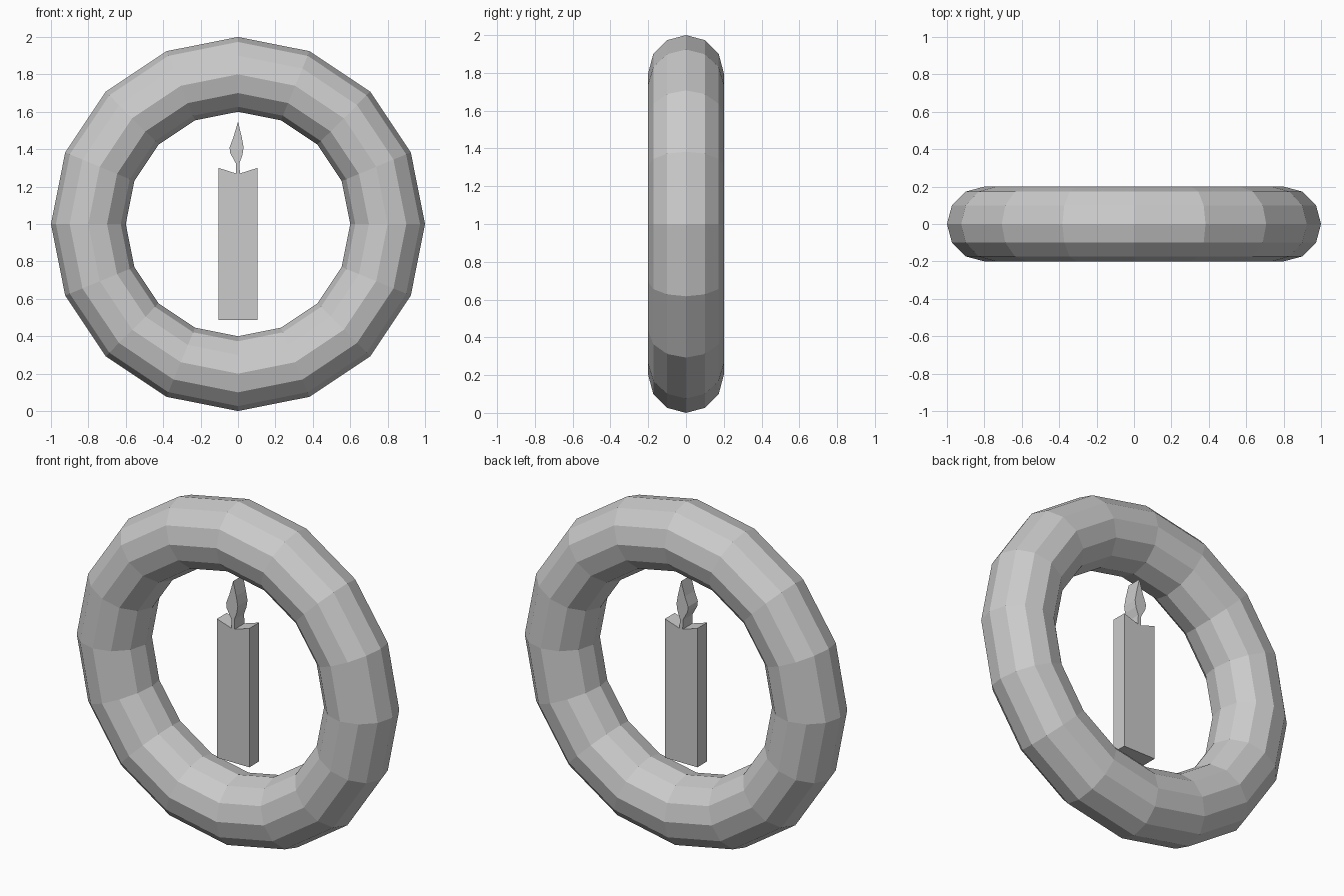
import bpy, bmesh, math

if "Cube" in bpy.data.objects:
    bpy.data.objects.remove(bpy.data.objects["Cube"])

# Ring: low-poly torus standing upright
bm = bmesh.new()
MAJ, MIN = 16, 12
rings = []
for i in range(MAJ):
    a = 2 * math.pi * i / MAJ
    ring = []
    for j in range(MIN):
        b = 2 * math.pi * j / MIN
        r = 0.8 + 0.2 * math.cos(b)
        ring.append(bm.verts.new((r * math.cos(a), 0.2 * math.sin(b), 1 + r * math.sin(a))))
    rings.append(ring)
for i in range(MAJ):
    p, q = rings[i], rings[(i + 1) % MAJ]
    for j in range(MIN):
        k = (j + 1) % MIN
        bm.faces.new((p[j], p[k], q[k], q[j]))


def finish(bm, name):
    bmesh.ops.recalc_face_normals(bm, faces=bm.faces)
    mesh = bpy.data.meshes.new(name)
    bm.to_mesh(mesh)
    bm.free()
    obj = bpy.data.objects.new(name, mesh)
    bpy.context.collection.objects.link(obj)


finish(bm, "ring")

# Candle: flat silhouette with notched top, wick and flame, extruded in depth
DEPTH = 0.09
profile = [
    (-0.105, 0.488), (0.105, 0.488), (0.105, 1.30), (0.01, 1.27),
    (0.008, 1.325), (0.024, 1.37), (0.03, 1.41), (0.02, 1.465), (0, 1.548),
    (-0.024, 1.465), (-0.045, 1.41), (-0.042, 1.38), (-0.012, 1.325),
    (-0.01, 1.27), (-0.105, 1.30),
]
bm = bmesh.new()
face = bm.faces.new([bm.verts.new((x, -DEPTH / 2, z)) for x, z in profile])
res = bmesh.ops.extrude_face_region(bm, geom=[face], use_keep_orig=True)
moved = [v for v in res["geom"] if isinstance(v, bmesh.types.BMVert)]
bmesh.ops.translate(bm, verts=moved, vec=(0, DEPTH, 0))
finish(bm, "candle")
